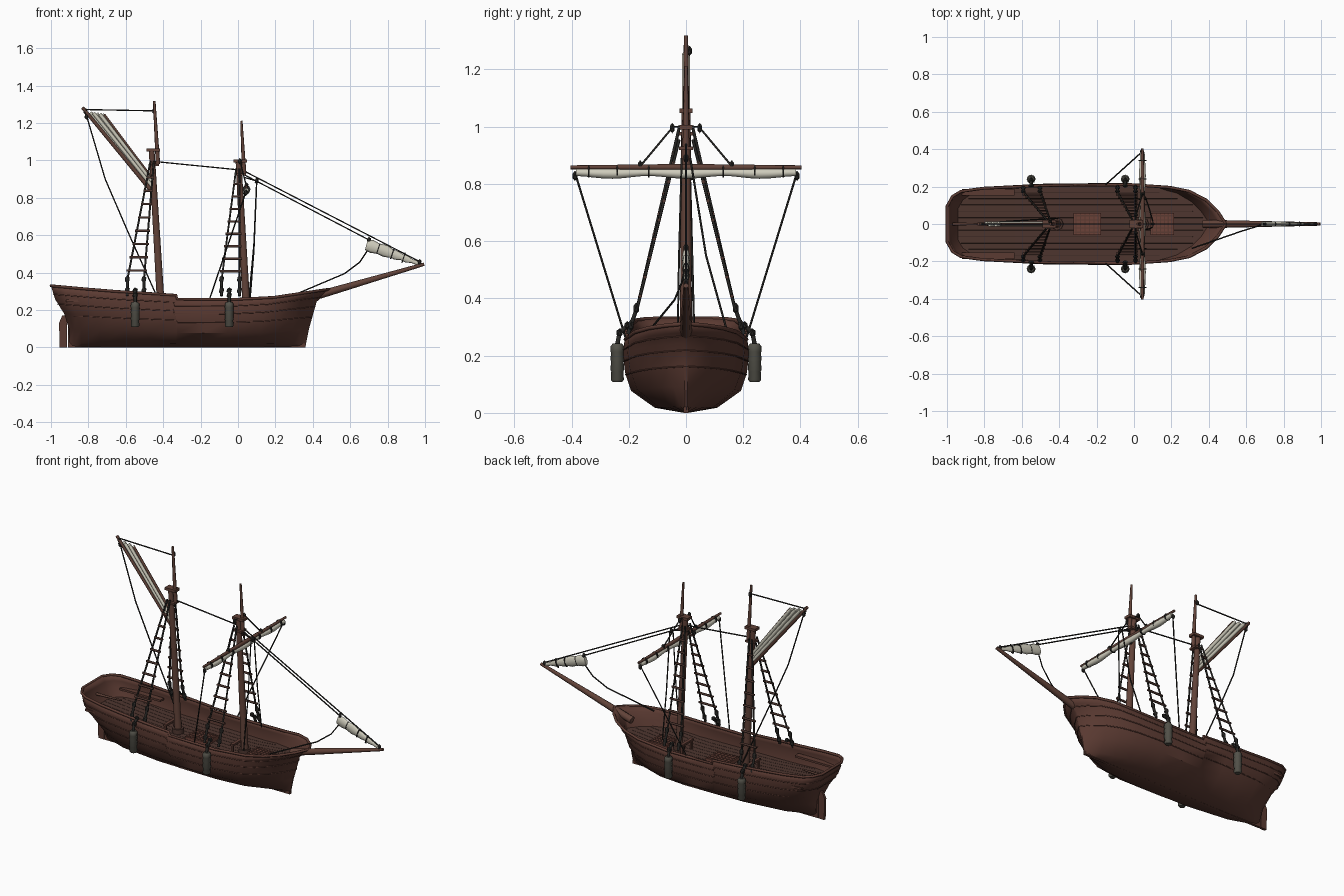
import bpy, bmesh, math
from mathutils import Matrix

if "Cube" in bpy.data.objects:
    bpy.data.objects.remove(bpy.data.objects["Cube"])


def material(name, col):
    m = bpy.data.materials.new(name)
    m.diffuse_color = (*col, 1)
    m.use_nodes = True
    m.node_tree.nodes["Principled BSDF"].inputs["Base Color"].default_value = m.diffuse_color
    return m


WOOD = material("hull_wood", (0.105, 0.043, 0.032))
DARK = material("deck_wood", (0.075, 0.036, 0.028))
SEAM = material("seam", (0.04, 0.02, 0.016))
SPAR = material("spar_wood", (0.12, 0.055, 0.04))
HATCH = material("hatch_wood", (0.15, 0.055, 0.04))
ROPE = material("rope", (0.02, 0.019, 0.017))
CLOTH = material("sailcloth", (0.62, 0.6, 0.5))
PAD = material("fender_grey", (0.085, 0.082, 0.066))


def finish(name, bm, mat, smooth=False):
    bmesh.ops.recalc_face_normals(bm, faces=bm.faces)
    me = bpy.data.meshes.new(name)
    bm.to_mesh(me)
    bm.free()
    me.materials.append(mat)
    for p in me.polygons:
        p.use_smooth = smooth
    ob = bpy.data.objects.new(name, me)
    bpy.context.collection.objects.link(ob)
    return ob


def tubes(name, paths, r, mat, res=1, closed=False):
    """Round bars along paths; a fourth number in a point is its own radius."""
    cu = bpy.data.curves.new(name, 'CURVE')
    cu.dimensions = '3D'
    cu.bevel_depth = 1
    cu.bevel_resolution = res
    cu.use_fill_caps = True
    for path in paths:
        sp = cu.splines.new('POLY')
        sp.points.add(len(path) - 1)
        sp.use_cyclic_u = closed
        for pt, p in zip(sp.points, path):
            pt.co = (*p[:3], 1)
            pt.radius = p[3] if len(p) > 3 else r
    tmp = bpy.data.objects.new(name + "_tmp", cu)
    bpy.context.collection.objects.link(tmp)
    me = bpy.data.meshes.new_from_object(tmp.evaluated_get(bpy.context.evaluated_depsgraph_get()))
    bpy.data.objects.remove(tmp)
    me.materials.clear()
    me.materials.append(mat)
    ob = bpy.data.objects.new(name, me)
    bpy.context.collection.objects.link(ob)
    return ob


def boxes(name, items, mat):
    bm = bmesh.new()
    for c, s in items:
        bmesh.ops.create_cube(bm, size=1, matrix=Matrix.Translation(c) @ Matrix.Diagonal((*s, 1)))
    return finish(name, bm, mat)


def blocks(name, items, mat, size=(0.012, 0.01, 0.018)):
    bm = bmesh.new()
    for c in items:
        bmesh.ops.create_icosphere(bm, subdivisions=1, radius=1,
                                   matrix=Matrix.Translation(c) @ Matrix.Diagonal((*size, 1)))
    return finish(name, bm, mat)


def lerp(a, b, t):
    return tuple(p + (q - p) * t for p, q in zip(a, b))


def table(t, x):
    for (x0, y0), (x1, y1) in zip(t, t[1:]):
        if x <= x1:
            return y0 + (y1 - y0) * (x - x0) / (x1 - x0)
    return t[-1][1]


# Hull shape: s runs stern to bow, f runs keel to rail
S = [0, .02, .05, .13, .23, .34, .449, .453, .56, .66, .73, .8, .87, .93, .97, 1]
TOP = [(0, .1), (.02, .155), (.05, .183), (.13, .2), (.34, .215), (.66, .22), (.8, .205),
       (.87, .183), (.93, .135), (.97, .075), (1, .006)]
LOW = [(0, .01), (.05, .07), (.13, .14), (.34, .2), (.66, .21), (.8, .18), (.93, .075), (1, .005)]
SHEER = [(0, .33), (.2, .303), (.449, .28), (.453, .258), (.66, .257), (.8, .268), (1, .312)]
AFT = [(0, -.9), (.45, -.905), (.55, -.93), (.75, -.975), (1, -1)]
FORE = [(0, .36), (.3, .378), (.78, .42), (1, .49)]
WIDE = [(0, .03), (.07, .52), (.3, .9), (.55, .98), (.78, 1), (1, .97)]
BLEND = [(0, 0), (.07, 0), (.3, .35), (.55, .75), (.78, .96), (1, 1)]


def hull(s, f, side=1, out=0.0):
    x = table(AFT, f) * (1 - s) + table(FORE, f) * s
    b = table(BLEND, f)
    y = (table(LOW, s) * (1 - b) + table(TOP, s) * b) * table(WIDE, f)
    return (x, side * max(y + out, 0.001), table(SHEER, s) * f)


def girth(f, out=0.0):
    return [hull(s, f, 1, out) for s in reversed(S)] + [hull(s, f, -1, out) for s in S]


F = [0, .07, .3, .55, .78, .9, 1]
bm = bmesh.new()
rows = [[bm.verts.new(p) for p in girth(f)] for f in F]
for a, b in zip(rows, rows[1:]):
    n = len(a)
    for i in range(n):
        j = (i + 1) % n
        bm.faces.new((a[i], a[j], b[j], b[i]))
n = len(rows[0])
for i in range(n // 2 - 1):
    bm.faces.new((rows[0][i], rows[0][i + 1], rows[0][n - 2 - i], rows[0][n - 1 - i]))
hull_ob = finish("hull", bm, WOOD)
bpy.context.view_layer.objects.active = hull_ob
hull_ob.select_set(True)
bpy.ops.object.shade_smooth_by_angle(angle=math.radians(35))
mod = hull_ob.modifiers.new("planking", 'SOLIDIFY')
mod.thickness = 0.008
mod.offset = -1

tubes("cap_rail", [girth(1, -.003)], .008, WOOD, closed=True)
tubes("wales", [girth(f) for f in (.86, .7, .52)], .0028, WOOD, closed=True)

# Deck with plank seams, set well below the rail
DECK = [(0, .215), (.3, .18), (.7, .168), (1, .205)]


def deck_edge(s):
    return hull(s, table(DECK, s) / table(SHEER, s), 1, -.004)


bm = bmesh.new()
prev = None
for s in S:
    x, y, z = deck_edge(s)
    z = table(DECK, s)
    cur = [bm.verts.new((x, y, z)), bm.verts.new((x, -y, z))]
    if prev:
        bm.faces.new((prev[0], prev[1], cur[1], cur[0]))
    prev = cur
finish("deck", bm, DARK)
seams = []
for k in range(-5, 6):
    ss = [s for s in S if s != .453 and deck_edge(s)[1] > abs(k) * .034 + .01]
    seams.append([(deck_edge(s)[0], k * .034, table(DECK, s)) for s in ss])
tubes("deck_seams", seams, .0012, SEAM, res=0)

# Keel, stern post, rudder and tiller
boxes("keel", [((-.27, 0, .01), (1.26, .016, .02)), ((-.903, 0, .09), (.014, .016, .18))], WOOD)
bm = bmesh.new()
prof = [(-.914, 0), (-.953, 0), (-.957, .13), (-.94, .17), (-.914, .17)]
face = bm.faces.new([bm.verts.new((x, -.008, z)) for x, z in prof])
ext = bmesh.ops.extrude_face_region(bm, geom=[face])
bmesh.ops.translate(bm, vec=(0, .016, 0), verts=[v for v in ext['geom'] if isinstance(v, bmesh.types.BMVert)])
finish("rudder", bm, WOOD)
tubes("tiller", [[(-.97, 0, .265, .008), (-.8, 0, .27, .005)]], .007, SPAR)

# Stern benches, hatches, fife rails
boxes("stern_benches", [((-.78, y, .25), (.28, .035, .012)) for y in (-.17, .17)], WOOD)
for nm, cx, lx in (("main_hatch", -.25, .145), ("fore_hatch", .152, .125)):
    boxes(nm, [((cx, 0, .182), (lx, .12, .03))], HATCH)
    boxes(nm + "_grating", [((cx + (i - 2.5) * lx / 6, 0, .198), (.006, .11, .004)) for i in range(6)] +
          [((cx, (i - 2) * .022, .198), (lx - .01, .006, .004)) for i in range(5)], WOOD)
boxes("fife_rails", [((x, 0, .225), (.02, .11, .012)) for x in (-.465, -.005)] +
      [((x, y, .2), (.012, .012, .06)) for x in (-.465, -.005) for y in (-.045, .045)], WOOD)

# Masts, caps and bowsprit
tubes("mast_collars", [[(-.41, 0, .165), (-.412, 0, .205)], [(.047, 0, .16), (.045, 0, .2)]], .034, DARK, res=2)
tubes("main_mast", [[(-.408, 0, .15, .022), (-.462, 0, 1.06, .016)]], .02, SPAR, res=3)
tubes("main_topmast", [[(-.428, 0, .98, .012), (-.448, 0, 1.318, .007)]], .01, SPAR, res=2)
tubes("fore_mast", [[(.049, 0, .15, .022), (.002, 0, 1.005, .016)]], .02, SPAR, res=3)
tubes("fore_topmast", [[(.033, 0, .93, .012), (.018, 0, 1.212, .006)]], .01, SPAR, res=2)
boxes("mast_caps", [((-.452, 0, 1.055), (.072, .044, .016)), ((.012, 0, .998), (.074, .044, .016)),
                    ((-.45, 0, .975), (.055, .05, .012)), ((.014, 0, .925), (.055, .05, .012))], SPAR)
tubes("bowsprit", [[(.37, 0, .262, .022), (.5, 0, .3, .02), (.995, 0, .445, .009)]], .02, SPAR, res=2)

# Gaff and folded aft sail
g0, g1, h0, h1 = (-.448, 0, .82), (-.832, 0, 1.283), (-.452, 0, .895), (-.715, 0, 1.245)
tubes("gaff", [[(*g0, .012), (*g1, .009)]], .01, SPAR, res=2)
tubes("upper_sail_spar", [[h0, h1]], .007, SPAR)
folds = []
for i, t in enumerate((.24, .41, .58, .75, .9)):
    a, b = lerp(lerp(g0, g1, .03), h0, t), lerp(lerp(g0, g1, .95), h1, t)
    folds.append([(p[0], .005 * (-1) ** i, p[2]) for p in (a, b)])
tubes("folded_aft_sail", folds, .0095, CLOTH, res=2)

# Yard with furled square sail
tubes("yard", [[(.045, -.403, .858, .007), (.045, 0, .858, .012), (.045, .403, .858, .007)]], .01, SPAR, res=2)
tubes("furled_square_sail", [[(.045, y, .838 - .002 * math.cos(y * 24), .015 + .003 * math.cos(y * 24))
                              for y in [(i - 12) * .032 for i in range(25)]]], .02, CLOTH, res=2)
tubes("sail_ties", [[(.045, y - .003, .845), (.045, y + .003, .845)]
                    for y in (-.34, -.24, -.13, .13, .24, .34)], .022, ROPE, res=2)

# Furled jib along the forestay, flattened sideways
jib = [(.686, .548, .028), (.715, .54, .035), (.75, .528, .028), (.79, .515, .033), (.825, .5, .022),
       (.845, .493, .025), (.875, .483, .017), (.9, .473, .019), (.93, .462, .011), (.965, .45, .012)]
flat = [tubes("furled_jib", [[(x, 0, z, r) for x, z, r in jib]], .02, CLOTH, res=2),
        tubes("jib_ties", [[(x - .003, 0, z + .001), (x + .003, 0, z - .001)]
                           for x, z in ((.75, .528), (.825, .5), (.885, .479))], .029, ROPE, res=2)]
for ob in flat:
    ob.data.transform(Matrix.Diagonal((1, .42, 1, 1)))

# Standing and running rigging
rig = [[(-.82, 0, 1.272), (-.448, 0, 1.265)],
       [(-.81, 0, 1.24), (-.71, .012, .9), (-.585, .02, .61), (-.41, .03, .22)],
       [(-.455, 0, .995), (0, 0, .95)],
       [(.01, 0, .955), (.975, 0, .457)], [(.03, 0, .925), (.7, 0, .575)],
       [(.69, 0, .515), (.65, -.015, .455), (.57, -.04, .395), (.31, -.13, .285)],
       [(.1, .015, .89), (.085, .07, .55), (.06, .145, .28)],
       [(.1, -.015, .89), (.085, -.025, .52), (.06, -.03, .2)], [(.03, 0, .91), (.1, 0, .89)]]
for d in (1, -1):
    rig += [[(.042, d * .385, .83), (-.15, d * .212, .265)], [(.045, d * .16, .862), (.01, d * .045, 1.0), (.01, 0, 1.0)]]
tubes("rigging_lines", rig, .0038, ROPE)
blocks("pulley_blocks", [(-.815, 0, 1.262), (-.448, .012, 1.265), (-.81, 0, 1.235), (.1, 0, .89), (.04, .02, .83),
                         (.04, -.02, .85), (.97, 0, .455), (.7, 0, .575)] +
       [(x, d * y, z) for d in (1, -1) for x, y, z in ((.042, .388, .828), (.01, .048, .995), (.045, .16, .865))], ROPE)

# Shrouds, ratlines and deadeyes
shrouds, rungs, lanyards, eyes = [], [], [], []
for top, zt, aft, fwd in ((-.458, .995, -.592, -.503), (.0, .955, -.088, .008)):
    for d in (1, -1):
        a, b = (top - .01, d * .024, zt), (top + .008, d * .024, zt)
        legs = [(a, (aft, d * .172, .36)), (b, (fwd, d * .172, .36))]
        shrouds += [list(l) for l in legs]
        for i in range(8):
            t = .92 - i * .112
            p, q = lerp(*legs[0], t), lerp(*legs[1], t)
            rungs.append([lerp(p, q, -.16), lerp(p, q, 1.16)])
        for x in (aft, fwd):
            lanyards.append([(x, d * .174, .36), (x, d * .203, .275)])
            eyes += [(x, d * .174, .365), (x, d * .193, .305)]
tubes("shrouds", shrouds, .0055, ROPE)
tubes("ratlines", rungs, .0068, DARK)
tubes("deadeye_lanyards", lanyards, .008, ROPE)
blocks("deadeyes", eyes, ROPE, (.015, .011, .021))

# Fenders hanging on both sides
pads, cords = [], []
for x in (-.55, -.047):
    for d in (1, -1):
        zs = [(.108, .017), (.116, .023), (.145, .021), (.15, .024), (.18, .022), (.185, .024),
              (.21, .022), (.215, .024), (.234, .023), (.242, .016)]
        pads.append([(x, d * .24, z, r) for z, r in zs])
        cords.append([(x, d * .24, .24), (x, d * .232, .28), (x, d * .205, .305)])
tubes("fenders", pads, .022, PAD, res=2)
tubes("fender_ropes", cords, .009, ROPE)
blocks("fender_knots", [c[1] for c in cords] + [c[2] for c in cords], ROPE, (.016, .012, .016))

# Smooth round spars and cloth
for ob in bpy.data.objects:
    if any(k in ob.name for k in ("mast", "sprit", "sail", "jib", "yard", "gaff", "fender")) and "caps" not in ob.name:
        for p in ob.data.polygons:
            p.use_smooth = len(p.vertices) == 4
